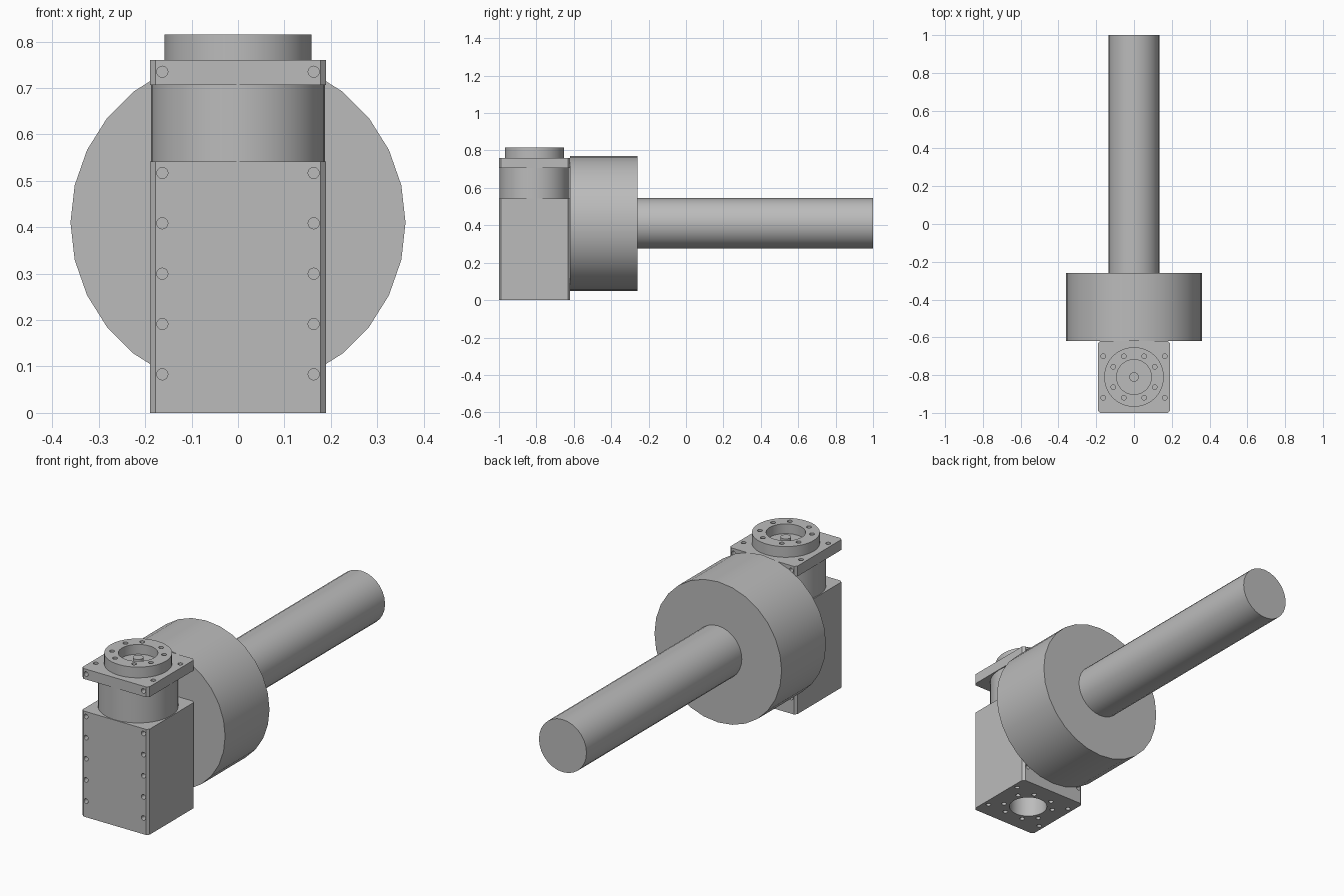
import bpy, bmesh, math
from mathutils import Matrix, Vector

cube = bpy.data.objects.get("Cube")
if cube:
    bpy.data.objects.remove(cube, do_unlink=True)

grey = bpy.data.materials.new("machined grey")
grey.use_nodes = True
grey.diffuse_color = (0.5, 0.5, 0.5, 1)
grey.node_tree.nodes["Principled BSDF"].inputs["Base Color"].default_value = (0.5, 0.5, 0.5, 1)

HALF = 0.19          # half width of the square housing
CY = -0.81           # y of the housing axis
HOLE_R = 0.012
HOLE_X, HOLE_Y = 0.163, 0.11


def add_rod(bm, start, end, radius, sides):
    """Closed cylinder between two points, with a vertex towards +x."""
    a, b = Vector(start), Vector(end)
    rot = (b - a).to_track_quat('Z', 'Y').to_matrix().to_4x4()
    if abs((b - a).normalized().z) > 0.99:
        rot = Matrix.Identity(4)
    bmesh.ops.create_cone(bm, cap_ends=True, segments=sides, radius1=radius, radius2=radius,
                          depth=(b - a).length, matrix=Matrix.Translation((a + b) / 2) @ rot)


def make_object(name, bm):
    bmesh.ops.recalc_face_normals(bm, faces=bm.faces[:])
    mesh = bpy.data.meshes.new(name)
    bm.to_mesh(mesh)
    bm.free()
    mesh.materials.append(grey)
    obj = bpy.data.objects.new(name, mesh)
    bpy.context.collection.objects.link(obj)
    return obj


def finish(obj, rods=()):
    """Drill all rods (start, end, radius, sides) out of the part, then shade it."""
    bpy.ops.object.select_all(action='DESELECT')
    bpy.context.view_layer.objects.active = obj
    obj.select_set(True)
    if rods:
        bm = bmesh.new()
        for rod in rods:
            add_rod(bm, *rod)
        cutter = make_object("hole_cutter", bm)
        cutter.hide_render = True
        mod = obj.modifiers.new("holes", 'BOOLEAN')
        mod.operation = 'DIFFERENCE'
        mod.solver = 'EXACT'
        mod.object = cutter
        bpy.ops.object.modifier_apply(modifier=mod.name)
        bpy.data.objects.remove(cutter, do_unlink=True)
    bpy.ops.object.shade_smooth_by_angle(angle=math.radians(30))


def rod_part(name, start, end, radius, sides, holes=()):
    bm = bmesh.new()
    add_rod(bm, start, end, radius, sides)
    finish(make_object(name, bm), holes)


def block_part(name, z0, z1, holes):
    """Square block with chamfered upright edges."""
    bm = bmesh.new()
    size = Matrix.Diagonal((2 * HALF, 2 * HALF, z1 - z0, 1))
    bmesh.ops.create_cube(bm, size=1, matrix=Matrix.Translation((0, CY, (z0 + z1) / 2)) @ size)
    upright = [e for e in bm.edges if abs(e.verts[0].co.z - e.verts[1].co.z) > 0.01]
    bmesh.ops.bevel(bm, geom=upright, offset=0.012, segments=1, affect='EDGES')
    finish(make_object(name, bm), holes)


def vertical_holes(points, z, depth):
    """Holes going from just outside z to the given signed depth."""
    out = 0.01 if depth < 0 else -0.01
    return [((x, CY + y, z + out), (x, CY + y, z + depth), HOLE_R, 16) for x, y in points]


def face_holes(heights):
    """Screw holes along both edges of the front and back faces."""
    return [((sx * HOLE_X, CY + sy * (HALF + 0.01), z), (sx * HOLE_X, CY + sy * (HALF - 0.03), z), HOLE_R, 16)
            for z in heights for sx in (-1, 1) for sy in (-1, 1)]


signs = [(sx, sy) for sx in (-1, 1) for sy in (-1, 1)]
corners = [(sx * HOLE_X, sy * HOLE_Y) for sx, sy in signs]
ring = [(sx * a, sy * b) for sx, sy in signs for a, b in ((0.054, 0.11), (0.11, 0.054))]

# Gear housing with screw holes and a bore in its base
bore = [((0, CY, -0.01), (0, CY, 0.13), 0.092, 48)]
block_part("housing", 0, 0.542,
           face_holes([0.083 + 0.1085 * i for i in range(5)])
           + vertical_holes(corners + ring, 0, 0.03) + bore)

# Round neck and square flange above the housing
rod_part("neck", (0, CY, 0.542), (0, CY, 0.707), 0.187, 48)
block_part("flange", 0.707, 0.76, face_holes([0.735]) + vertical_holes(corners, 0.76, -0.03))

# Output ring with recess and centre pin
recess = [((0, CY, 0.83), (0, CY, 0.765), 0.092, 48)]
rod_part("output_ring", (0, CY, 0.755), (0, CY, 0.815), 0.158, 48,
         vertical_holes(ring, 0.815, -0.03) + recess)
rod_part("centre_pin", (0, CY, 0.76), (0, CY, 0.792), 0.025, 24)

# Large drum and long shaft behind the housing
rod_part("drum", (0, -0.62, 0.41), (0, -0.26, 0.41), 0.361, 28)
rod_part("shaft", (0, -0.27, 0.41), (0, 1, 0.41), 0.135, 28)
